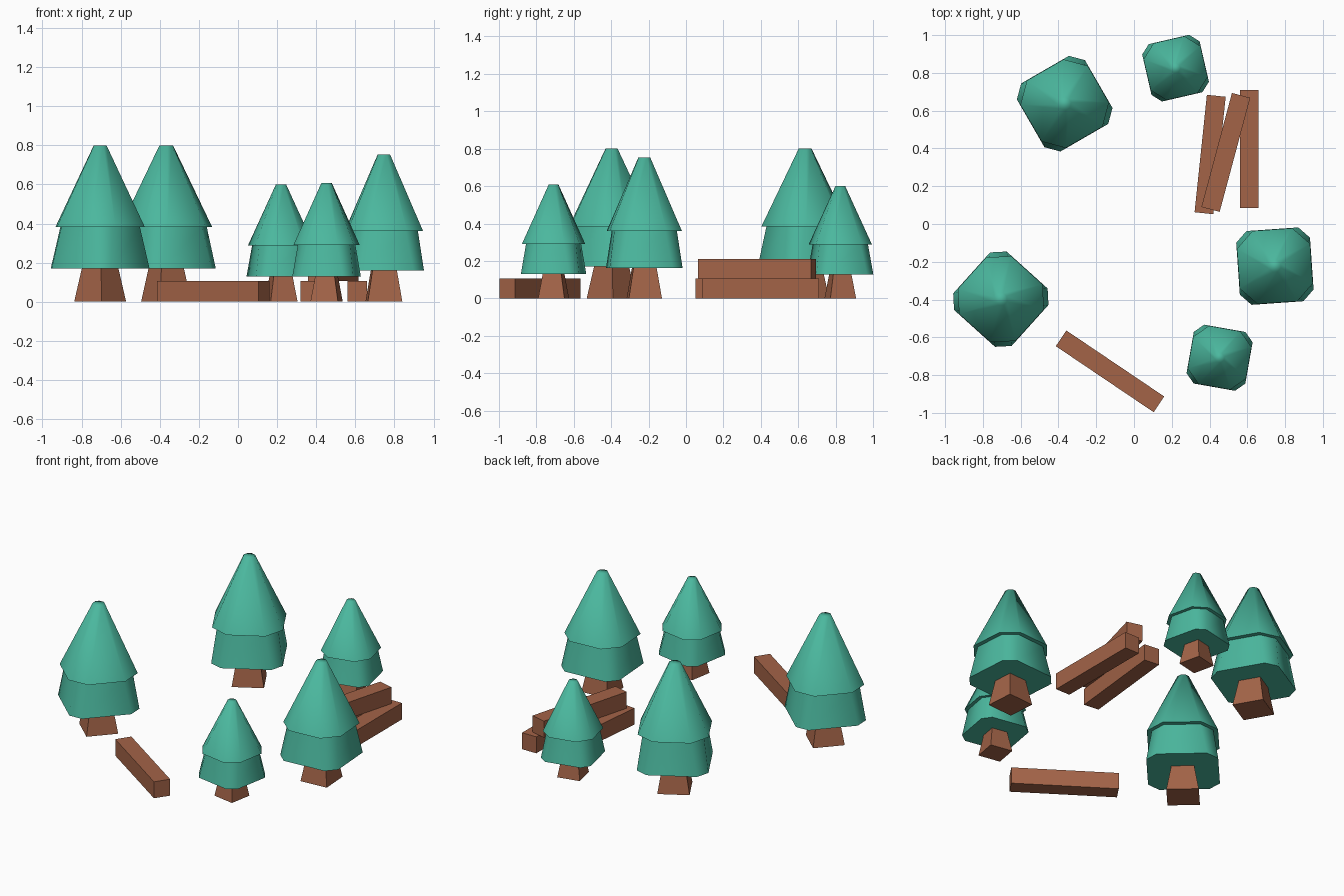
import bpy, bmesh, math
from mathutils import Matrix

if "Cube" in bpy.data.objects:
    bpy.data.objects.remove(bpy.data.objects["Cube"])


def material(name, rgb):
    m = bpy.data.materials.new(name)
    m.diffuse_color = (*rgb, 1)
    m.use_nodes = True
    m.node_tree.nodes["Principled BSDF"].inputs["Base Color"].default_value = m.diffuse_color
    return m


LEAF = material("leaf green", (0.070, 0.476, 0.342))
WOOD = material("wood brown", (0.367, 0.126, 0.064))


def ring(bm, half, flat, z):
    """Square ring; corners are cut when flat < half."""
    if flat >= half:
        pts = [(half, -half), (half, half), (-half, half), (-half, -half)]
    else:
        pts = [(half, -flat), (half, flat), (flat, half), (-flat, half),
               (-half, flat), (-half, -flat), (-flat, -half), (flat, -half)]
    return [bm.verts.new((x, y, z)) for x, y in pts]


def loft(name, sections, mat, place, smooth=None):
    """Join a stack of rings into a closed solid."""
    bm = bmesh.new()
    rings = [ring(bm, *s) for s in sections]
    for a, b in zip(rings, rings[1:]):
        n = len(a)
        for i in range(n):
            j = (i + 1) % n
            bm.faces.new((a[i], a[j], b[j], b[i]))
    bm.faces.new(rings[0][::-1])
    bm.faces.new(rings[-1])
    bmesh.ops.transform(bm, matrix=place, verts=bm.verts)
    bmesh.ops.recalc_face_normals(bm, faces=bm.faces)
    me = bpy.data.meshes.new(name)
    bm.to_mesh(me)
    bm.free()
    me.materials.append(mat)
    ob = bpy.data.objects.new(name, me)
    bpy.context.collection.objects.link(ob)
    if smooth:
        bpy.ops.object.select_all(action='DESELECT')
        ob.select_set(True)
        bpy.context.view_layer.objects.active = ob
        bpy.ops.object.shade_smooth_by_angle(angle=math.radians(smooth))
    return ob


def placement(x, y, z, deg, scale=1.0):
    return (Matrix.Translation((x, y, z))
            @ Matrix.Rotation(math.radians(deg), 4, 'Z')
            @ Matrix.Scale(scale, 4))


# Tree profile for a 0.8 tall tree: (half width, half flat side, height)
TRUNK = [(0.094, 0.094, 0), (0.066, 0.066, 0.172)]
FOLIAGE = [(0.208, 0.146, 0.171), (0.178, 0.106, 0.383),
           (0.206, 0.112, 0.383), (0.033, 0.012, 0.8)]

# Five trees: x, y, rotation, height
trees = [(-0.367, 0.637, 30, 0.80), (-0.705, -0.398, 48, 0.80),
         (0.22, 0.825, 13, 0.60), (0.746, -0.223, 4, 0.753),
         (0.453, -0.708, -10, 0.608)]
for i, (x, y, deg, h) in enumerate(trees, 1):
    place = placement(x, y, 0, deg, h / 0.8)
    loft(f"trunk_{i}", TRUNK, WOOD, place)
    loft(f"foliage_{i}", FOLIAGE, LEAF, place, smooth=72)

# Square logs: x, y, base z, rotation
logs = [(-0.127, -0.78, 0, -34), (0.61, 0.398, 0, 90),
        (0.403, 0.368, 0, 84), (0.486, 0.379, 0.105, 75)]
for i, (x, y, z, deg) in enumerate(logs, 1):
    stretch = Matrix.Diagonal((0.625, 0.1, 0.105, 1))
    loft(f"log_{i}", [(0.5, 0.5, 0), (0.5, 0.5, 1)], WOOD,
         placement(x, y, z, deg) @ stretch)
